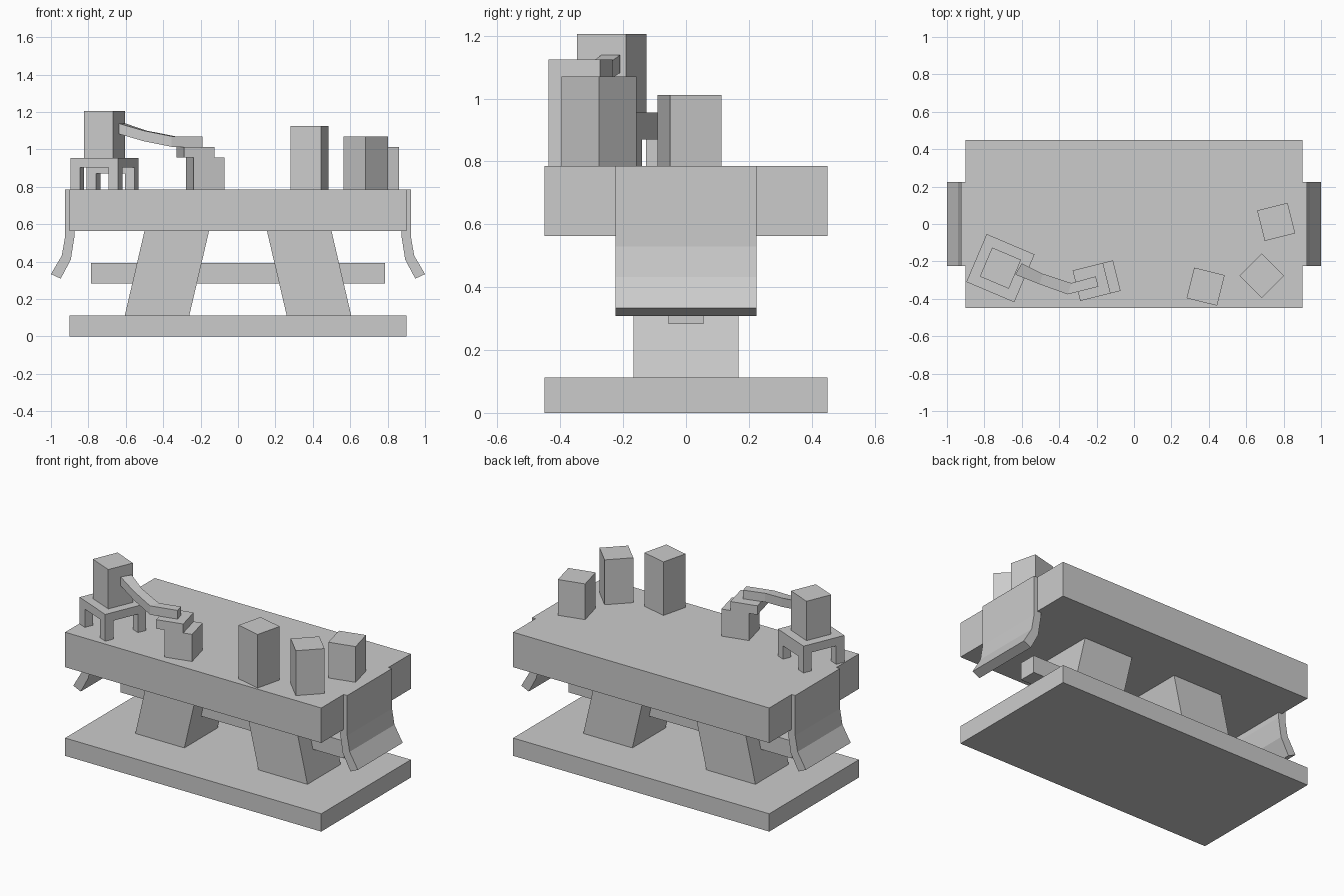
import bpy
import bmesh
from math import radians
from mathutils import Matrix, Vector

old = bpy.data.objects.get("Cube")
if old:
    bpy.data.objects.remove(old, do_unlink=True)

grey = bpy.data.materials.new("stone grey")
grey.use_nodes = True
colour = (0.6, 0.6, 0.6, 1)
grey.diffuse_color = colour
grey.node_tree.nodes["Principled BSDF"].inputs["Base Color"].default_value = colour


def finish(name, bm):
    bmesh.ops.recalc_face_normals(bm, faces=bm.faces)
    mesh = bpy.data.meshes.new(name)
    bm.to_mesh(mesh)
    bm.free()
    mesh.materials.append(grey)
    obj = bpy.data.objects.new(name, mesh)
    bpy.context.collection.objects.link(obj)
    return obj


def box(name, x, y, z, place=Matrix()):
    """Box from three (low, high) ranges, in the frame of place."""
    bm = bmesh.new()
    size = Matrix.Diagonal((x[1] - x[0], y[1] - y[0], z[1] - z[0], 1))
    mid = Vector((sum(x) / 2, sum(y) / 2, sum(z) / 2))
    bmesh.ops.create_cube(bm, size=1, matrix=place @ Matrix.Translation(mid) @ size)
    return finish(name, bm)


def spot(x, y, degrees):
    return Matrix.Translation((x, y, 0)) @ Matrix.Rotation(radians(degrees), 4, 'Z')


def loft(name, rings):
    """Closed solid through rings of matching point count."""
    bm = bmesh.new()
    loops = [[bm.verts.new(p) for p in ring] for ring in rings]
    n = len(loops[0])
    for a, b in zip(loops, loops[1:]):
        for i in range(n):
            j = (i + 1) % n
            bm.faces.new((a[i], a[j], b[j], b[i]))
    bm.faces.new(loops[0])
    bm.faces.new(loops[-1])
    return finish(name, bm)


# Main table: base, top and stretcher
TOP = 0.785
box("base_slab", (-0.9, 0.9), (-0.45, 0.45), (0, 0.113))
box("table_top", (-0.9, 0.9), (-0.45, 0.45), (0.563, TOP))
box("stretcher", (-0.785, 0.785), (-0.056, 0.056), (0.283, 0.393))

# Splayed legs and hanging cloth ends, mirrored left and right
cloth = [((0.925, TOP), (0.875, TOP)), ((0.925, 0.53), (0.875, 0.53)),
         ((0.942, 0.432), (0.894, 0.41)), ((1.0, 0.333), (0.948, 0.309))]
for side, s in (("left", 1), ("right", -1)):
    loft(side + "_leg", [[(s * x, y, z) for x, y in
                          ((a, -0.167), (b, -0.167), (b, 0.167), (a, 0.167))]
                         for a, b, z in ((0.26, 0.605, 0.113), (0.155, 0.5, 0.563))])
    loft(side + "_cloth_end",
         [[(s * o[0], -0.225, o[1]), (s * i[0], -0.225, i[1]),
           (s * i[0], 0.225, i[1]), (s * o[0], 0.225, o[1])] for o, i in cloth])

# Three upright blocks on the table
H = 0.084
for name, x, y, turn, top in (("tall_block", 0.383, -0.335, -14, 1.125),
                              ("middle_block", 0.683, -0.277, 45, 1.07),
                              ("short_block", 0.76, 0.011, 14, 1.012)):
    box(name, (-H, H), (-H, H), (TOP, top), spot(x, y, turn))

# Small stand with four legs, aprons and a block on top
stand = spot(-0.714, -0.236, -23)
E, L = 0.139, 0.056
box("stand_top", (-E, E), (-E, E), (0.902, 0.955), stand)
low, high = (-E, L - E), (E - L, E)
for xn, x in (("right", low), ("left", high)):
    for yn, y in (("front", low), ("back", high)):
        box(f"stand_{yn}_{xn}_leg", x, y, (TOP, 0.902), stand)
box("stand_back_apron", (L - E, E - L), high, (0.87, 0.902), stand)
box("stand_block", (-H, H), (-H, H), (0.955, 1.205), stand)

# Stepped block with an overhang
step = spot(-0.2, -0.303, 14)
box("step_body", (-0.059, 0.111), (-H, H), (TOP, 0.957), step)
box("step_upper", (-0.111, 0.056), (-H, H), (0.957, 1.014), step)

# Bent arm reaching from the stand block to the stepped block
path = [((-0.60, -0.21), (-0.635, -0.27), 1.11),
        ((-0.488, -0.266), (-0.505, -0.322), 1.072),
        ((-0.335, -0.316), (-0.355, -0.376), 1.042),
        ((-0.205, -0.28), (-0.19, -0.335), 1.041)]
loft("bent_arm", [[(*a, z - 0.028), (*b, z - 0.028), (*b, z + 0.028), (*a, z + 0.028)]
                  for a, b, z in path])
